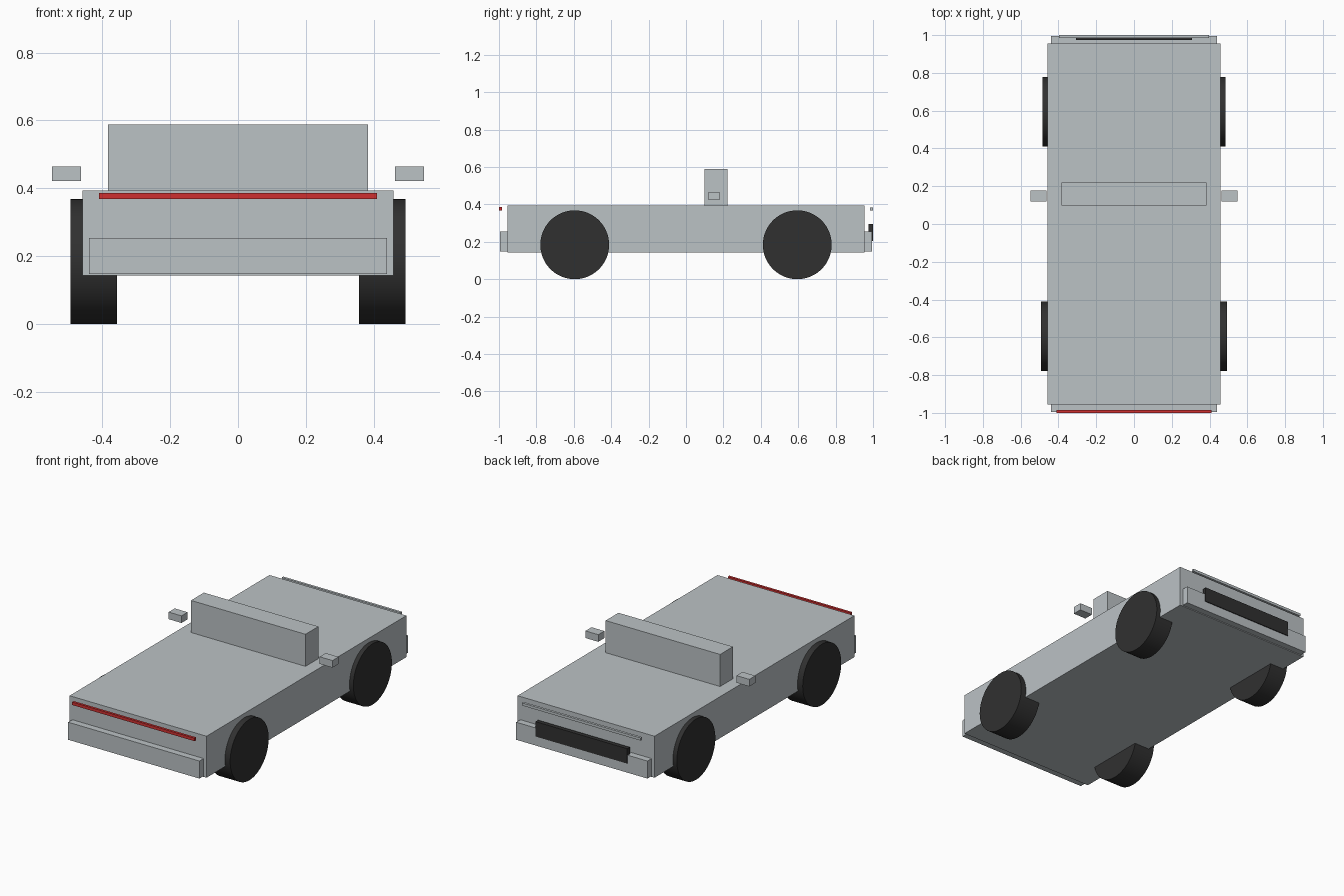
import bpy
import math

default = bpy.data.objects.get("Cube")
if default:
    bpy.data.objects.remove(default, do_unlink=True)


def make_material(name, rgb, rough=0.5):
    mat = bpy.data.materials.new(name)
    mat.use_nodes = True
    color = (*rgb, 1.0)
    mat.diffuse_color = color
    bsdf = mat.node_tree.nodes["Principled BSDF"]
    bsdf.inputs["Base Color"].default_value = color
    bsdf.inputs["Roughness"].default_value = rough
    return mat


SILVER = make_material("silver_paint", (0.50, 0.54, 0.56))
BLACK = make_material("black_rubber", (0.03, 0.03, 0.03), 0.8)
RED = make_material("red_light", (0.62, 0.03, 0.03))


def box(name, x, y, z, mat):
    """Box spanning the (min, max) ranges x, y and z."""
    bpy.ops.mesh.primitive_cube_add(size=1)
    obj = bpy.context.object
    obj.name = name
    spans = (x, y, z)
    obj.location = [(a + b) / 2 for a, b in spans]
    obj.scale = [b - a for a, b in spans]
    bpy.ops.object.transform_apply(location=False, rotation=False, scale=True)
    obj.data.materials.append(mat)
    return obj


def wheel(name, x, y, width, radius=0.184):
    bpy.ops.mesh.primitive_cylinder_add(
        vertices=64, radius=radius, depth=width,
        location=(x, y, radius), rotation=(0, math.pi / 2, 0))
    obj = bpy.context.object
    obj.name = name
    obj.data.materials.append(BLACK)
    bpy.ops.object.shade_smooth_by_angle(angle=math.radians(30))


# Body slab and upright cabin block
box("body", (-0.458, 0.458), (-0.955, 0.955), (0.143, 0.394), SILVER)
box("cabin", (-0.383, 0.383), (0.098, 0.221), (0.39, 0.588), SILVER)

# Bumpers at both ends
for end, y in (("front", (-0.995, -0.94)), ("rear", (0.94, 0.995))):
    box(end + "_bumper", (-0.439, 0.439), y, (0.148, 0.254), SILVER)

# Light bars floating just off each end, and the dark rear panel
box("front_light_bar", (-0.41, 0.41), (-1.0, -0.985), (0.368, 0.386), RED)
box("rear_light_bar", (-0.397, 0.397), (0.985, 1.0), (0.368, 0.384), SILVER)
box("rear_panel", (-0.307, 0.307), (0.975, 1.0), (0.205, 0.295), BLACK)

# Mirrors and wheels on both sides
for side, s in (("left", 1), ("right", -1)):
    x = sorted((s * 0.462, s * 0.548))
    box(side + "_mirror", x, (0.12, 0.178), (0.422, 0.465), SILVER)
    wheel("front_" + side + "_wheel", s * 0.425, -0.595, 0.136)
    wheel("rear_" + side + "_wheel", s * 0.425, 0.595, 0.118)
